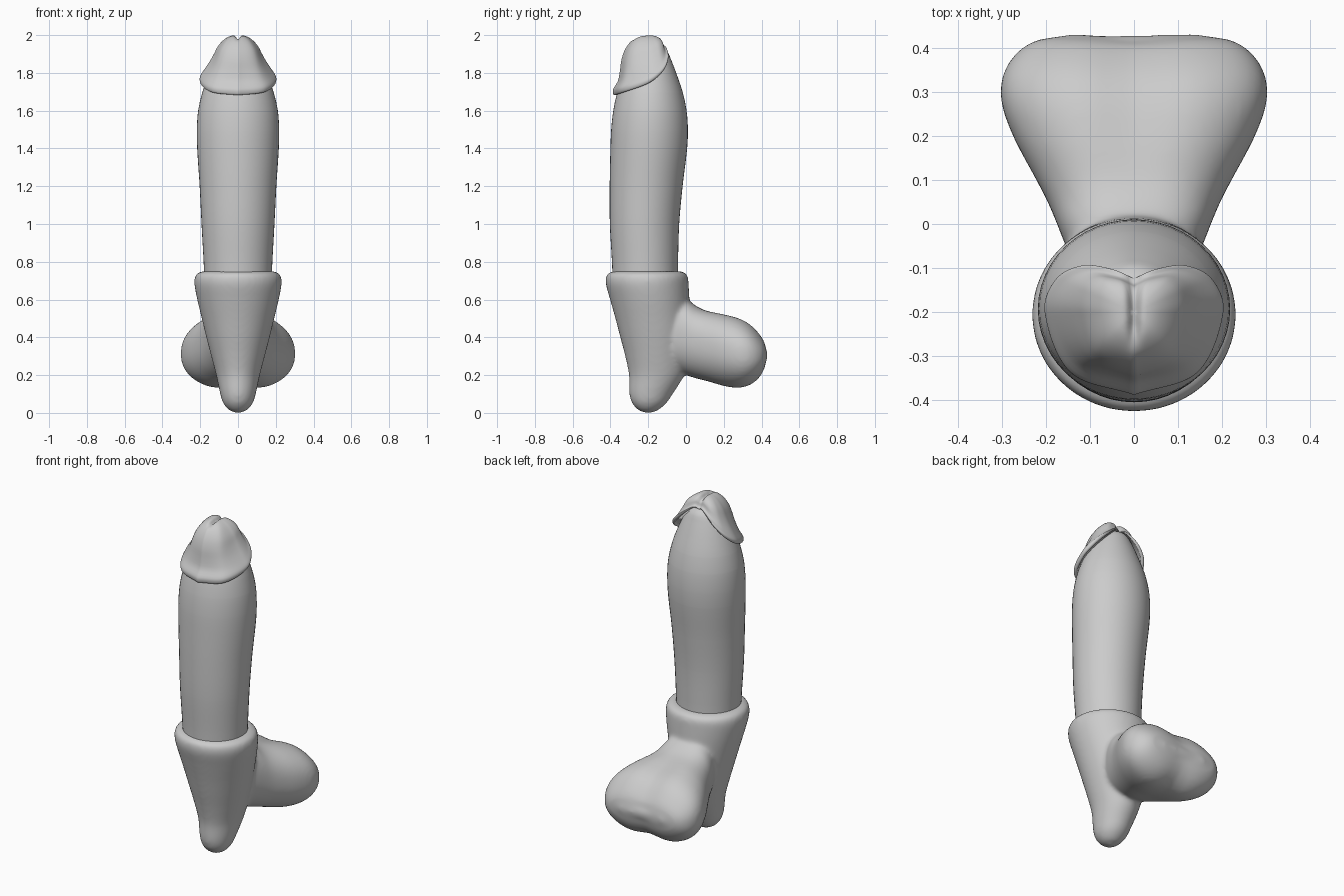
import bpy, bmesh, math

if "Cube" in bpy.data.objects:
    bpy.data.objects.remove(bpy.data.objects["Cube"])

SEG = 48
grey = bpy.data.materials.new("grey")
grey.diffuse_color = (0.6, 0.6, 0.6, 1)
grey.use_nodes = True
grey.node_tree.nodes["Principled BSDF"].inputs["Base Color"].default_value = grey.diffuse_color


def interp(table, t):
    """Smooth (Catmull-Rom) lookup in rows whose first entry is the key."""
    n = len(table)
    i = 0
    while i < n - 2 and t > table[i + 1][0]:
        i += 1
    a, b = table[i], table[i + 1]
    u = (t - a[0]) / (b[0] - a[0])
    p, q = table[max(i - 1, 0)], table[min(i + 2, n - 1)]
    h = b[0] - a[0]
    out = []
    for k in range(1, len(a)):
        m0 = (b[k] - p[k]) / (b[0] - p[0]) * h
        m1 = (q[k] - a[k]) / (q[0] - a[0]) * h
        out.append((2*u**3 - 3*u**2 + 1) * a[k] + (u**3 - 2*u**2 + u) * m0
                   + (3*u**2 - 2*u**3) * b[k] + (u**3 - u**2) * m1)
    return out


def loft(name, rings):
    """Skin a list of point rings and cap both ends."""
    bm = bmesh.new()
    loops = [[bm.verts.new(p) for p in r] for r in rings]
    n = len(loops[0])
    for a, b in zip(loops, loops[1:]):
        for i in range(n):
            bm.faces.new((a[i], a[(i + 1) % n], b[(i + 1) % n], b[i]))
    bm.faces.new(loops[0])
    bm.faces.new(loops[-1])
    bmesh.ops.recalc_face_normals(bm, faces=bm.faces)
    me = bpy.data.meshes.new(name)
    bm.to_mesh(me)
    bm.free()
    ob = bpy.data.objects.new(name, me)
    bpy.context.collection.objects.link(ob)
    me.materials.append(grey)
    me.shade_smooth()
    return ob


def upright(table, steps):
    """Horizontal ellipse rings from rows (z, half width, front y, back y)."""
    rings = []
    z0, z1 = table[0][0], table[-1][0]
    keys = sorted({z0 + (z1 - z0) * i / steps for i in range(steps + 1)}
                  | {r[0] for r in table})
    for z in keys:
        w, f, b = interp(table, z)
        rings.append([(w * math.sin(a), (f + b) / 2 - (b - f) / 2 * math.cos(a), z)
                      for a in (2 * math.pi * i / SEG for i in range(SEG))])
    return rings


# Shaft
loft("shaft", upright([
    (0.70, .178, -.388, -.042), (0.80, .182, -.392, -.042), (1.0, .193, -.403, -.036),
    (1.2, .203, -.404, -.018), (1.4, .216, -.400, .006), (1.5, .218, -.396, .010),
    (1.6, .211, -.385, .003), (1.7, .188, -.363, -.018), (1.8, .150, -.325, -.052),
    (1.88, .110, -.28, -.083), (1.92, .075, -.25, -.103), (1.94, .03, -.22, -.14)], 30))

# Tip: rim by angle (x, y, z), zero at the front, swept up to the crown
rim = [(0, 0, -.385, 1.695), (45, .142, -.335, 1.71), (90, .200, -.20, 1.755),
       (120, .174, -.125, 1.81), (148, .112, -.095, 1.875), (168, .045, -.105, 1.93),
       (180, 0, -.125, 1.95)]
# rows: step, inward scale front, inward scale side, rise
rise = [(0, .90, .90, .02), (1, .93, .93, -.035), (2, .98, .98, -.04), (3, 1.01, 1.01, 0),
        (4, 1.0, 1.0, .07), (5, .87, .90, .2), (6, .81, .76, .38), (7, .77, .64, .56),
        (8, .68, .54, .73), (9, .53, .40, .87), (10, .34, .25, .96), (11, .15, .11, .995),
        (12, .02, .02, 1.0)]
rings = []
for s in range(37):
    hf, hs, v = interp(rise, s / 3)
    ring = []
    for i in range(96):
        a = 360 * i / 96
        side = 1 if a <= 180 else -1
        d = a if a <= 180 else 360 - a
        rx, ry, rz = interp(rim, d)
        # full-bodied at the front and back, leaner at the sides
        k = hf + (hs - hf) * math.sin(math.radians(d)) ** 2
        x, y = side * rx * k, -.2 + (ry + .2) * k
        z = rz + (2.0 - rz) * v
        # slit along the top
        if y > -.29:
            z -= .022 * math.exp(-(x / .013) ** 2) * min(1, (y + .29) / .06)
        ring.append((x, y, z))
    rings.append(ring)
loft("tip", rings)

# Sleeve tapering to a rounded foot
sleeve = loft("sleeve", upright([
    (0.0, .012, -.215, -.185), (.012, .045, -.25, -.15), (.05, .078, -.285, -.105),
    (.1, .094, -.300, -.07), (.2, .116, -.302, -.01), (.3, .142, -.322, .01),
    (.4, .168, -.348, .02), (.5, .192, -.374, .02), (.6, .216, -.402, .018),
    (.68, .231, -.424, .014), (.72, .229, -.424, .010), (.742, .213, -.41, -.004),
    (.75, .185, -.38, -.03)], 40))

# Rear lobed part: rows (y, half width, bottom z, top z, waist pinch)
lobes = [(-.15, .11, .24, .60, 0), (-.05, .155, .22, .62, 0), (0, .175, .20, .605, 0),
         (.05, .196, .18, .572, .02), (.1, .222, .162, .553, .05), (.2, .275, .128, .536, .10),
         (.28, .302, .118, .515, .13), (.34, .297, .134, .482, .15),
         (.39, .265, .175, .43, .16), (.42, .215, .23, .38, .16), (.432, .14, .28, .33, .1)]
rings = []
for s in range(41):
    y = -.15 + .582 * s / 40
    w, lo, hi, pinch = interp(lobes, y)
    ring = []
    for i in range(SEG):
        a = 2 * math.pi * i / SEG
        c, sn = math.cos(a), math.sin(a)
        x = w * math.copysign(abs(c) ** .88, c)
        h = (hi - lo) / 2 * math.copysign(abs(sn) ** .88, sn)
        near = math.exp(-(x / .09) ** 2)
        h *= 1 - pinch * near
        ring.append((x, y - .012 * near * max(0, (y - .3) / .13), (lo + hi) / 2 + h))
    rings.append(ring)
rear = loft("rear_lobes", rings)

# Fuse sleeve and lobes into one softly blended body
bpy.ops.object.select_all(action='DESELECT')
rear.select_set(True)
sleeve.select_set(True)
bpy.context.view_layer.objects.active = sleeve
bpy.ops.object.join()
sleeve.name = "base_body"
remesh = sleeve.modifiers.new("fuse", 'REMESH')
remesh.mode = 'VOXEL'
remesh.voxel_size = .011
remesh.use_smooth_shade = True
smooth = sleeve.modifiers.new("soften", 'SMOOTH')
smooth.factor = .5
smooth.iterations = 12
